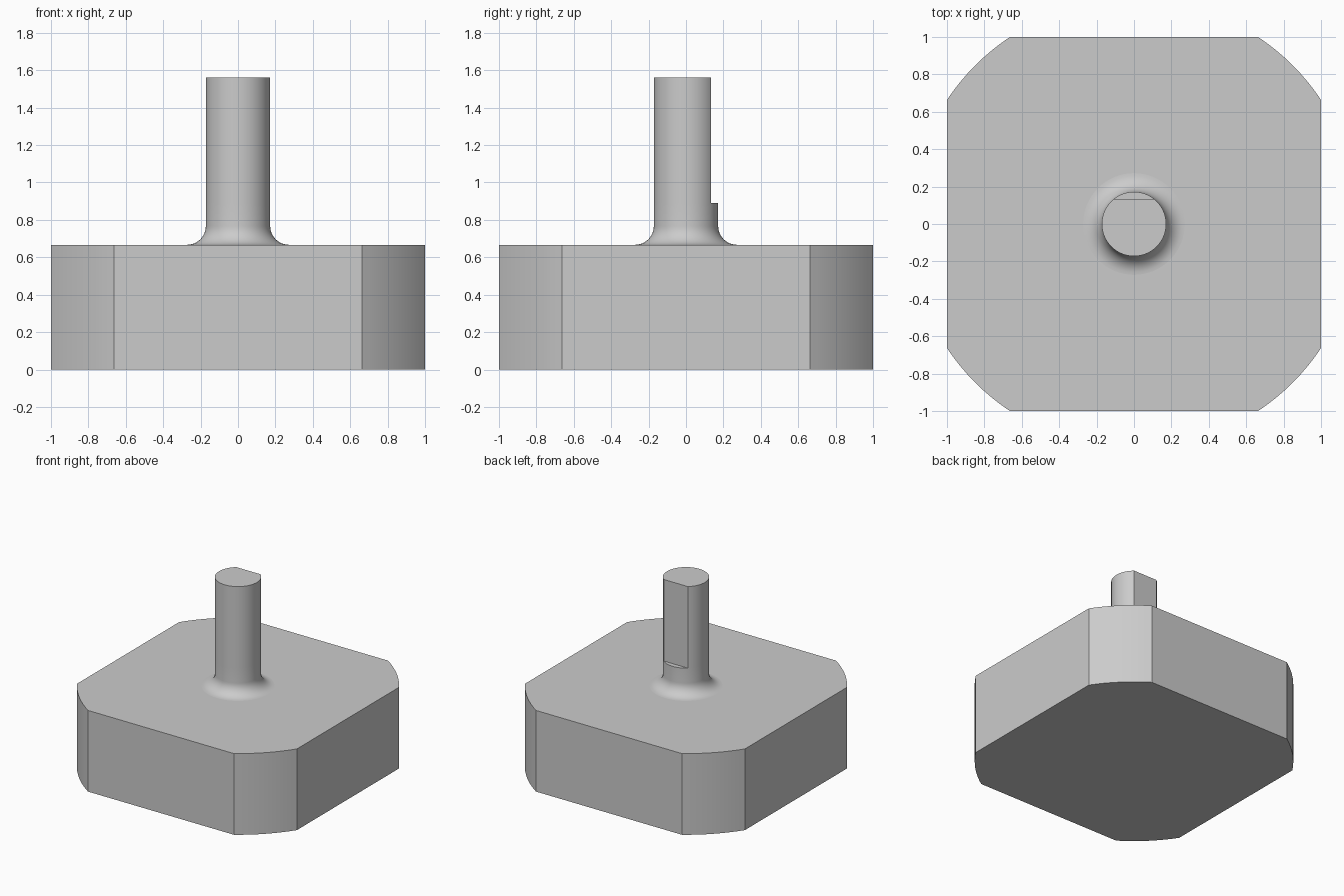
import bpy, bmesh
from math import pi, sin, cos, acos, radians

cube = bpy.data.objects.get("Cube")
if cube:
    bpy.data.objects.remove(cube)

# Single grey metal colour
metal = bpy.data.materials.new("grey metal")
metal.use_nodes = True
GREY = (0.6, 0.6, 0.6, 1)
metal.diffuse_color = GREY
metal.node_tree.nodes["Principled BSDF"].inputs["Base Color"].default_value = GREY

BODY_TOP = 0.667
CORNER_R = 1.2      # rounded corners lie on one circle about the axis
SHAFT_R, FILLET = 0.172, 0.1
FLAT_Y, FLAT_Z, SHAFT_TOP = 0.133, 0.89, 1.56


def loft(name, rings):
    """Skin a stack of equal-length point rings and cap both ends."""
    bm = bmesh.new()
    loops = [[bm.verts.new(p) for p in ring] for ring in rings]
    n = len(loops[0])
    for low, high in zip(loops, loops[1:]):
        for i in range(n):
            j = (i + 1) % n
            bm.faces.new((low[i], low[j], high[j], high[i]))
    bm.faces.new(loops[0][::-1])
    bm.faces.new(loops[-1])
    bmesh.ops.remove_doubles(bm, verts=bm.verts, dist=1e-5)
    bmesh.ops.recalc_face_normals(bm, faces=bm.faces)
    mesh = bpy.data.meshes.new(name)
    bm.to_mesh(mesh)
    bm.free()
    mesh.materials.append(metal)
    obj = bpy.data.objects.new(name, mesh)
    bpy.context.collection.objects.link(obj)
    bpy.ops.object.select_all(action='DESELECT')
    obj.select_set(True)
    bpy.context.view_layer.objects.active = obj
    bpy.ops.object.shade_smooth_by_angle(angle=radians(25))
    return obj


# Motor body: square block with its four corners turned to a circle
start = acos(1 / CORNER_R)
sweep = pi / 2 - 2 * start
STEPS = 8
angles = [q * pi / 2 + start + sweep * k / STEPS
          for q in range(4) for k in range(STEPS + 1)]
loft("motor_body", [[(CORNER_R * cos(a), CORNER_R * sin(a), z) for a in angles]
                    for z in (0, BODY_TOP)])


# Shaft: fillet at the root, round neck, then a flat on the back
def circle(radius, z, limit=1):
    n = 64
    return [(radius * cos(2 * pi * i / n), min(radius * sin(2 * pi * i / n), limit), z)
            for i in range(n)]


rings = [circle(SHAFT_R + FILLET, BODY_TOP - 0.02)]
for k in range(11):
    a = pi / 2 * k / 10
    rings.append(circle(SHAFT_R + FILLET * (1 - sin(a)),
                        BODY_TOP + FILLET * (1 - cos(a))))
rings.append(circle(SHAFT_R, FLAT_Z))
rings += [circle(SHAFT_R, z, FLAT_Y) for z in (FLAT_Z, SHAFT_TOP)]
loft("drive_shaft", rings)
